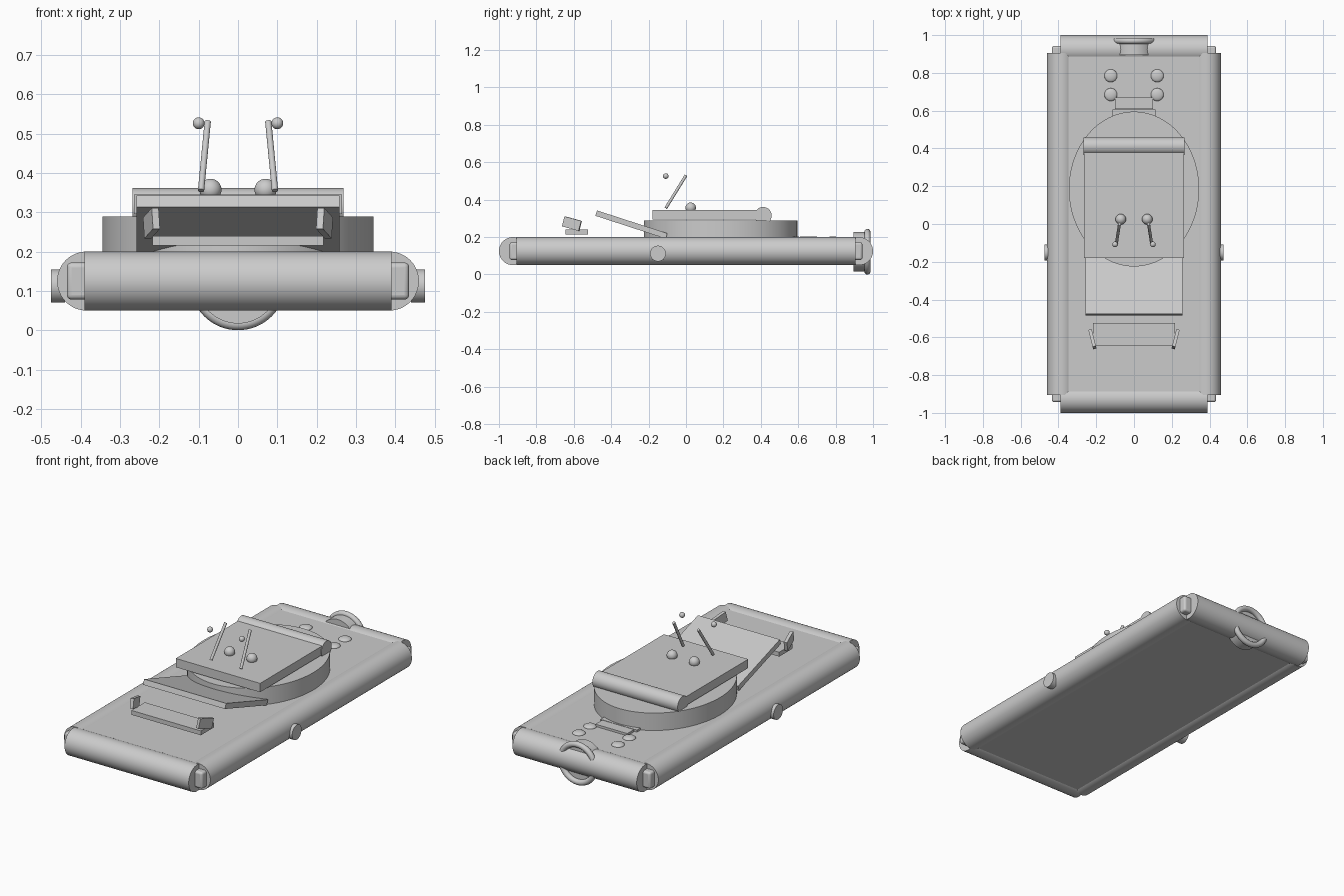
import bpy, math
from mathutils import Vector

if "Cube" in bpy.data.objects:
    bpy.data.objects.remove(bpy.data.objects["Cube"])

def finish(name, smooth=True):
    o = bpy.context.object
    o.name = name
    bpy.ops.object.transform_apply(location=False, rotation=False, scale=True)
    if smooth:
        bpy.ops.object.shade_smooth_by_angle(angle=math.radians(35))
    return o

def box(name, x, y, z, bevel=0):
    bpy.ops.mesh.primitive_cube_add(size=1, location=[(a[0] + a[1]) / 2 for a in (x, y, z)])
    bpy.context.object.scale = [a[1] - a[0] for a in (x, y, z)]
    o = finish(name, bevel > 0)
    if bevel:
        m = o.modifiers.new("Bevel", 'BEVEL')
        m.width, m.segments = bevel, 4
    return o

def tilted(name, loc, size, rot):
    bpy.ops.mesh.primitive_cube_add(size=1, location=loc, rotation=[math.radians(a) for a in rot])
    bpy.context.object.scale = size
    return finish(name, False)

def rod(name, a, b, r, sides=48):
    a, b = Vector(a), Vector(b)
    bpy.ops.mesh.primitive_cylinder_add(vertices=sides, radius=r, depth=(b - a).length,
        location=(a + b) / 2, rotation=(b - a).to_track_quat('Z', 'Y').to_euler())
    return finish(name)

def ball(name, loc, r, flat=1):
    bpy.ops.mesh.primitive_uv_sphere_add(segments=32, ring_count=16, radius=r, location=loc)
    bpy.context.object.scale.z = flat
    return finish(name)

# Hull: deck with round side and end tubes
box("deck", (-.39, .39), (-.92, .92), (.06, .19))
for s in (-1, 1):
    rod("side_tube", (s * .385, -.905, .125), (s * .385, .905, .125), .075)
    rod("end_tube", (-.39, s * .925, .125), (.39, s * .925, .125), .075)
    rod("side_stud", (s * .44, -.15, .112), (s * .475, -.15, .112), .042)
    for t in (-1, 1):
        box("corner_block", sorted((s * .37, s * .435)), sorted((t * .86, t * .943)), (.078, .172), .012)

# Oval raised base
bpy.ops.mesh.primitive_cylinder_add(vertices=96, radius=1, depth=1, location=(0, .185, .235))
bpy.context.object.scale = (.345, .41, .108)
finish("oval_base")

# Top slab with roller, and sloping front panel
box("top_slab", (-.265, .265), (-.18, .41), (.295, .345))
rod("rear_roller", (-.268, .412, .315), (.268, .412, .315), .046)
tilted("front_panel", (0, -.292, .267), (.515, .395, .03), (-18, 0, 0))

# Levers, knobs and small floating balls
for s in (-1, 1):
    rod("lever", (s * .094, -.108, .355), (s * .077, 0, .53), .008, 24)
    ball("knob", (s * .07, .025, .357), .028)
    ball("lever_ball", (s * .1, -.108, .526), .015)

# Front rack with angled ends
box("front_rack", (-.218, .218), (-.645, -.525), (.215, .24))
for s in (-1, 1):
    tilted("rack_end", (s * .22, -.61, .272), (.018, .095, .055), (-15, 0, -s * 14))

# Rear deck details
box("rear_step", (-.115, .115), (.56, .605), (.18, .202))
box("rear_plate", (-.1, .1), (.61, .67), (.18, .203))
for s in (-1, 1):
    for y in (.685, .785):
        ball("deck_stud", (s * .123, y, .19), .034, .4)

# Rear nozzle with ring
rod("rear_nozzle", (0, .895, .122), (0, .965, .122), .105, 64)
bpy.ops.mesh.primitive_torus_add(major_segments=64, minor_segments=16, major_radius=.106,
    minor_radius=.016, location=(0, .97, .122), rotation=(math.pi / 2, 0, 0))
finish("nozzle_ring")
